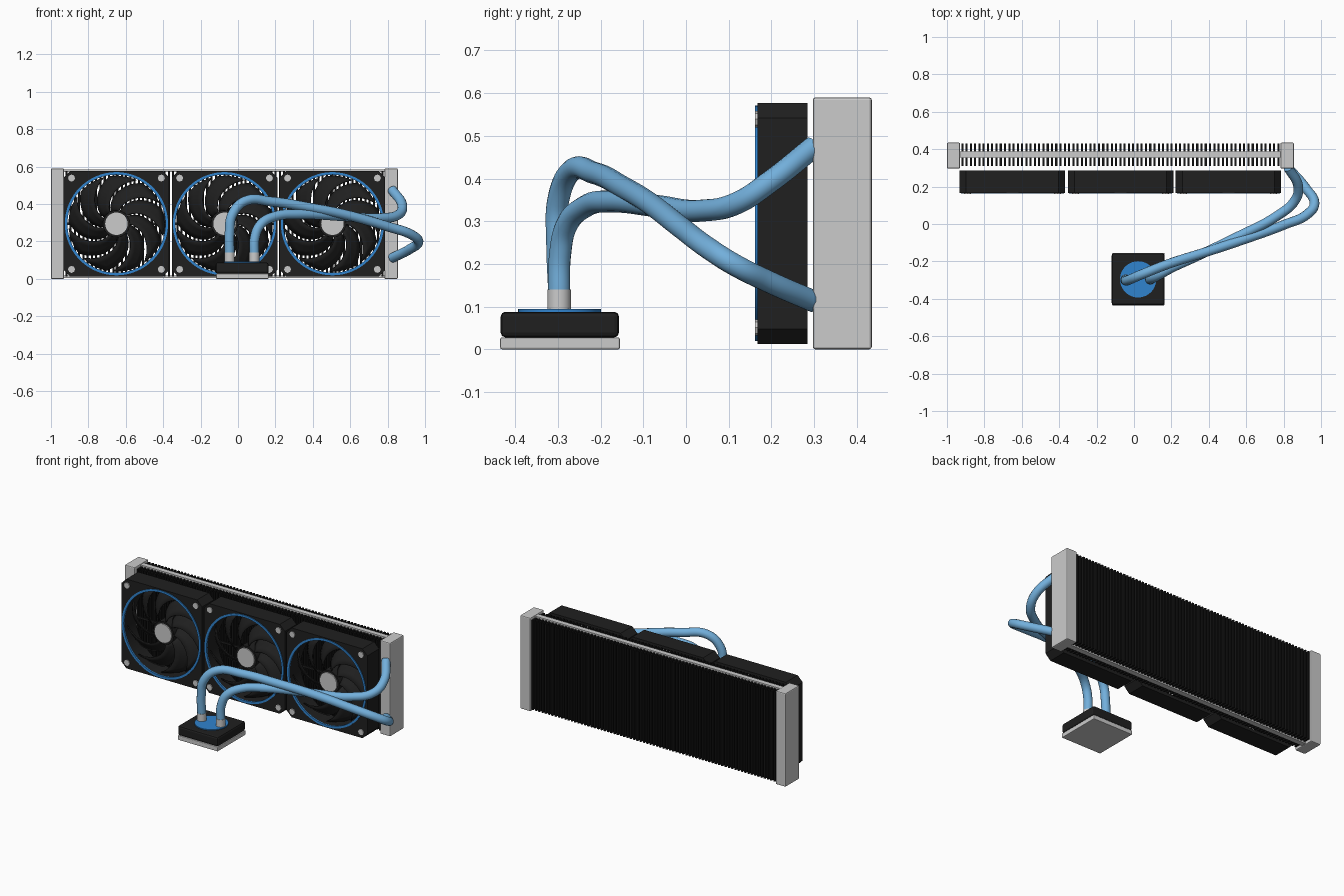
import bpy, bmesh, math
from mathutils import Matrix, Vector

cube = bpy.data.objects.get("Cube")
if cube:
    bpy.data.objects.remove(cube, do_unlink=True)


def material(name, rgb):
    m = bpy.data.materials.new(name)
    m.use_nodes = True
    m.diffuse_color = (*rgb, 1)
    m.node_tree.nodes["Principled BSDF"].inputs["Base Color"].default_value = (*rgb, 1)
    return m


GREY = material("light grey metal", (0.6, 0.6, 0.6))
BLACK = material("black plastic", (0.014, 0.014, 0.014))
FIN = material("black fins", (0.007, 0.007, 0.007))
BLUE = material("blue accent", (0.03, 0.23, 0.62))
HOSE = material("light blue hose", (0.17, 0.43, 0.71))


def finish(name, bm, mat, smooth=False):
    bmesh.ops.recalc_face_normals(bm, faces=bm.faces)
    mesh = bpy.data.meshes.new(name)
    bm.to_mesh(mesh)
    bm.free()
    mesh.materials.append(mat)
    ob = bpy.data.objects.new(name, mesh)
    bpy.context.collection.objects.link(ob)
    if smooth:
        select(ob)
        bpy.ops.object.shade_smooth_by_angle(angle=math.radians(35))
    return ob


def select(ob):
    bpy.ops.object.select_all(action="DESELECT")
    ob.select_set(True)
    bpy.context.view_layer.objects.active = ob


def add_box(bm, lo, hi):
    lo, hi = Vector(lo), Vector(hi)
    mat = Matrix.Translation((lo + hi) / 2) @ Matrix.Diagonal((*(hi - lo), 1))
    bmesh.ops.create_cube(bm, size=1, matrix=mat)


def box(name, lo, hi, mat, bevel=0):
    bm = bmesh.new()
    add_box(bm, lo, hi)
    if bevel:
        bmesh.ops.bevel(bm, geom=bm.edges[:], offset=bevel, segments=2,
                        profile=0.5, affect="EDGES")
    return finish(name, bm, mat)


def add_disc(bm, centre, r, depth, sides, along_y=False):
    mat = Matrix.Translation(centre)
    if along_y:
        mat = mat @ Matrix.Rotation(math.pi / 2, 4, "X")
    bmesh.ops.create_cone(bm, cap_ends=True, segments=sides, radius1=r,
                          radius2=r, depth=depth, matrix=mat)


def disc(name, centre, r, depth, mat, sides=48, along_y=False):
    bm = bmesh.new()
    add_disc(bm, centre, r, depth, sides, along_y)
    return finish(name, bm, mat, True)


def circle(r, n=64):
    return [(r * math.cos(2 * math.pi * i / n), r * math.sin(2 * math.pi * i / n))
            for i in range(n)]


def to_mesh(ob, mat):
    ob.data.materials.append(mat)
    bpy.context.collection.objects.link(ob)
    select(ob)
    bpy.ops.object.convert(target="MESH")
    bpy.ops.object.shade_smooth_by_angle(angle=math.radians(35))


def plate(name, outlines, centre, depth, mat):
    """Upright plate facing -y; later outlines cut holes in the first."""
    cu = bpy.data.curves.new(name, "CURVE")
    cu.dimensions, cu.fill_mode, cu.extrude = "2D", "BOTH", depth / 2
    for pts in outlines:
        sp = cu.splines.new("POLY")
        sp.points.add(len(pts) - 1)
        for p, (x, y) in zip(sp.points, pts):
            p.co = (x, y, 0, 1)
        sp.use_cyclic_u = True
    ob = bpy.data.objects.new(name, cu)
    ob.location, ob.rotation_euler = centre, (math.pi / 2, 0, 0)
    to_mesh(ob, mat)


def hose(name, pts):
    cu = bpy.data.curves.new(name, "CURVE")
    cu.dimensions, cu.bevel_depth, cu.bevel_resolution = "3D", 0.026, 5
    cu.resolution_u, cu.use_fill_caps = 8, True
    sp = cu.splines.new("BEZIER")
    sp.bezier_points.add(len(pts) - 1)
    for p, co in zip(sp.bezier_points, pts):
        p.co = co
        p.handle_left_type = p.handle_right_type = "AUTO"
    to_mesh(bpy.data.objects.new(name, cu), HOSE)


# Radiator: end tanks, top and bottom rails, fin stack
box("right_tank", (-1, 0.297, 0), (-0.93, 0.435, 0.59), GREY, 0.006)
box("left_tank", (0.783, 0.297, 0), (0.855, 0.435, 0.59), GREY, 0.006)
for name, z in (("bottom_rail", 0.004), ("top_rail", 0.572)):
    box(name, (-0.935, 0.355, z), (0.79, 0.388, z + 0.014), GREY)
bm = bmesh.new()
FINS = 75
for i in range(FINS):
    x = -0.918 + i * 1.69 / (FINS - 1)
    add_box(bm, (x - 0.0055, 0.31, 0.012), (x + 0.0055, 0.43, 0.578))
finish("radiator_fins", bm, FIN)


# Fans
HALF, CHAMFER, FAN_Z, BLADES = 0.282, 0.035, 0.295, 9
k = HALF - CHAMFER
octagon = [(k, -HALF), (HALF, -k), (HALF, k), (k, HALF),
           (-k, HALF), (-HALF, k), (-HALF, -k), (-k, -HALF)]


def add_blade(bm, cx, start):
    rows, cols = 8, 4
    grid = []
    for i in range(rows):
        t = i / (rows - 1)
        r = 0.065 + 0.191 * t
        row = []
        for j in range(cols):
            s = j / (cols - 1)
            a = start - 0.95 * t ** 1.2 + (0.62 - 0.05 * t) * s
            row.append(bm.verts.new((cx + r * math.cos(a), 0.19 + 0.06 * s,
                                     FAN_Z + r * math.sin(a))))
        grid.append(row)
    for i in range(rows - 1):
        for j in range(cols - 1):
            bm.faces.new((grid[i][j], grid[i][j + 1],
                          grid[i + 1][j + 1], grid[i + 1][j]))


for label, cx in (("right", -0.65), ("middle", -0.072), ("left", 0.505)):
    plate(label + "_fan_frame", [octagon, circle(0.264)],
          (cx, 0.226, FAN_Z), 0.118, BLACK)
    plate(label + "_fan_ring", [circle(0.276), circle(0.262)],
          (cx, 0.166, FAN_Z), 0.008, BLUE)
    disc(label + "_fan_hub", (cx, 0.23, FAN_Z), 0.072, 0.09, BLACK, along_y=True)
    disc(label + "_fan_cap", (cx, 0.182, FAN_Z), 0.06, 0.008, GREY, along_y=True)
    bm = bmesh.new()
    for b in range(BLADES):
        add_blade(bm, cx, 2 * math.pi * b / BLADES)
    blades = finish(label + "_fan_blades", bm, BLACK, True)
    thick = blades.modifiers.new("thickness", "SOLIDIFY")
    thick.thickness, thick.offset = 0.005, 0
    # Rear struts carrying the motor
    bm = bmesh.new()
    add_box(bm, (cx - 0.268, 0.274, FAN_Z - 0.006), (cx + 0.268, 0.283, FAN_Z + 0.006))
    add_box(bm, (cx - 0.006, 0.274, FAN_Z - 0.268), (cx + 0.006, 0.283, FAN_Z + 0.268))
    finish(label + "_fan_struts", bm, BLACK)
    # Corner screws
    bm = bmesh.new()
    for sx in (-1, 1):
        for sz in (-1, 1):
            add_disc(bm, (cx + sx * 0.24, 0.166, FAN_Z + sz * 0.244), 0.019, 0.01, 8, True)
    finish(label + "_fan_screws", bm, GREY)

# Pump block
box("cold_plate", (-0.117, -0.435, 0), (0.163, -0.155, 0.028), GREY, 0.004)
box("pump_body", (-0.119, -0.434, 0.028), (0.163, -0.157, 0.088), BLACK, 0.011)
disc("pump_disc", (0.022, -0.296, 0.09), 0.097, 0.008, BLUE)
for label, x in (("right", -0.045), ("left", 0.087)):
    disc(label + "_fitting", (x, -0.297, 0.113), 0.0275, 0.054, GREY, 24)

# Hoses from pump to the left tank
hose("lower_hose", [
    (-0.045, -0.297, 0.125), (-0.045, -0.302, 0.25), (-0.03, -0.3, 0.345),
    (0.04, -0.27, 0.417), (0.18, -0.215, 0.413), (0.4, -0.145, 0.378),
    (0.58, -0.085, 0.342), (0.8, -0.005, 0.28), (0.93, 0.055, 0.235),
    (0.965, 0.11, 0.2), (0.92, 0.19, 0.16), (0.825, 0.3, 0.112)])
hose("upper_hose", [
    (0.087, -0.297, 0.125), (0.09, -0.295, 0.22), (0.12, -0.28, 0.29),
    (0.2, -0.235, 0.335), (0.32, -0.18, 0.346), (0.56, -0.065, 0.335),
    (0.76, 0.04, 0.325), (0.86, 0.125, 0.345), (0.878, 0.2, 0.395),
    (0.825, 0.3, 0.475)])
